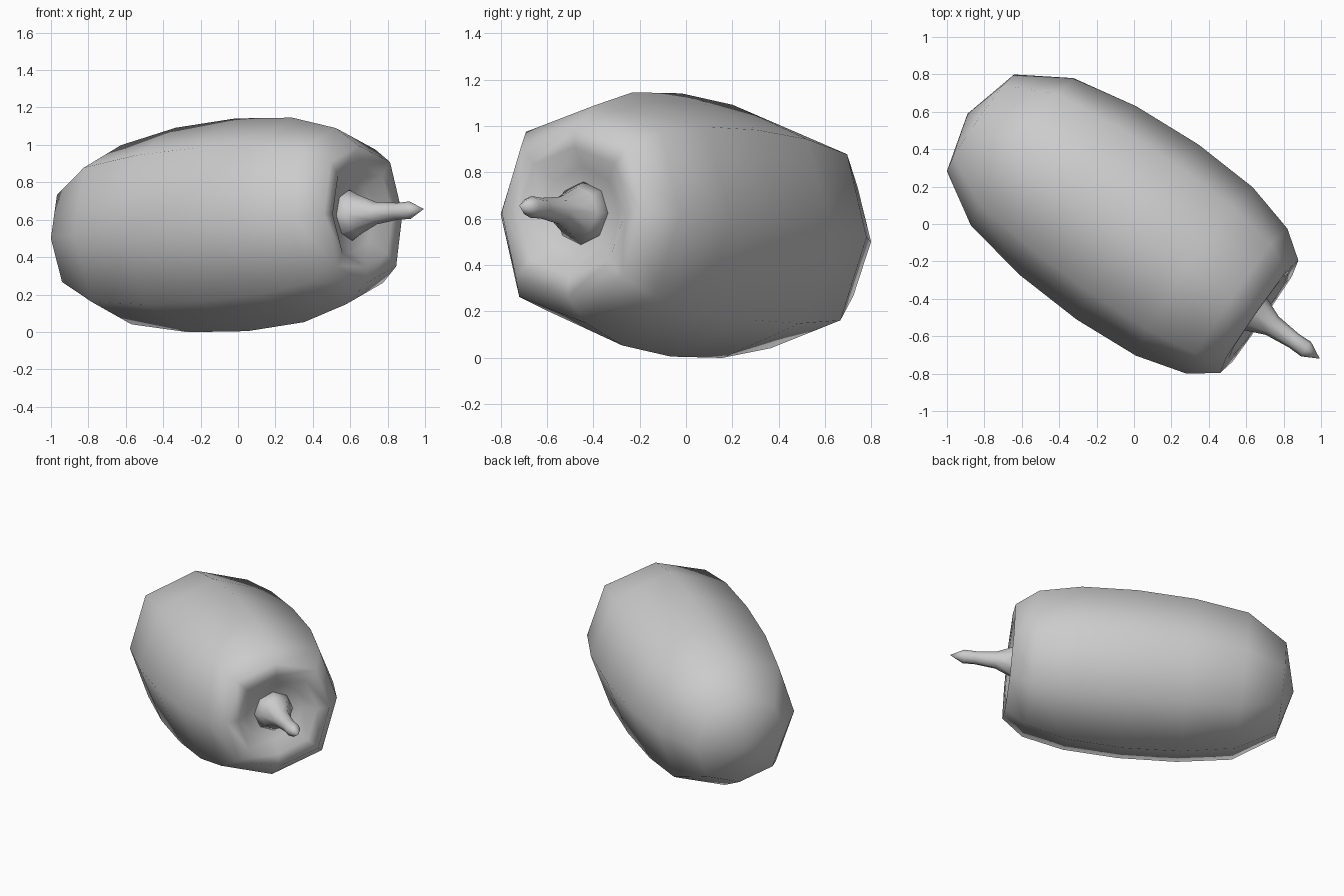
import bpy
import bmesh
from math import cos, sin, pi
from mathutils import Vector, Matrix

cube = bpy.data.objects.get("Cube")
if cube:
    bpy.data.objects.remove(cube, do_unlink=True)

SIDES = 8

grey = bpy.data.materials.new("plain grey")
grey.use_nodes = True
grey.diffuse_color = (0.6, 0.6, 0.6, 1)
grey.node_tree.nodes["Principled BSDF"].inputs["Base Color"].default_value = (0.6, 0.6, 0.6, 1)

# Lying axis: points to the front left and slightly up
axis = Vector((0.82, -0.57, 0.071)).normalized()
side = Vector((0.57, 0.82, 0)).normalized()
up = side.cross(axis)
if up.z < 0:
    up.negate()
origin = Vector((-0.014, -0.02, 0.57))


def lathe(name, profile):
    """Turn (distance along axis, radius, corner swell) rows into a round body."""
    bm = bmesh.new()
    rings = []
    for u, r, swell in profile:
        centre = origin + axis * u
        if r == 0:
            rings.append([bm.verts.new(centre)] * SIDES)
            continue
        ring = []
        for i in range(SIDES):
            a = 2 * pi * i / SIDES
            rr = r * swell if i % 2 else r
            ring.append(bm.verts.new(centre + side * rr * cos(a) + up * rr * sin(a)))
        rings.append(ring)
    for lower, upper in zip(rings, rings[1:]):
        for i in range(SIDES):
            j = (i + 1) % SIDES
            corners = dict.fromkeys((lower[i], lower[j], upper[j], upper[i]))
            bm.faces.new(list(corners))
    bmesh.ops.recalc_face_normals(bm, faces=bm.faces)
    for f in bm.faces:
        f.smooth = True
    mesh = bpy.data.meshes.new(name)
    bm.to_mesh(mesh)
    bm.free()
    mesh.materials.append(grey)
    obj = bpy.data.objects.new(name, mesh)
    bpy.context.collection.objects.link(obj)
    return obj


# Barrel-shaped fruit with a dimple at the front end
lathe("fruit_body", [
    (-1.07, 0, 1), (-0.985, 0.315, 1.05), (-0.713, 0.48, 1.06),
    (-0.35, 0.548, 1.03), (0.04, 0.57, 1.02), (0.41, 0.548, 1.03),
    (0.69, 0.472, 1.07), (0.835, 0.366, 1.08), (0.83, 0.28, 1.05),
    (0.76, 0.2, 1), (0.74, 0, 1)])

# Flared stem with a slightly swollen, pointed tip
lathe("stem", [
    (0.7, 0, 1), (0.73, 0.15, 1), (0.8, 0.11, 1), (0.92, 0.06, 1),
    (1.06, 0.045, 1), (1.14, 0.047, 1), (1.23, 0, 1)])
